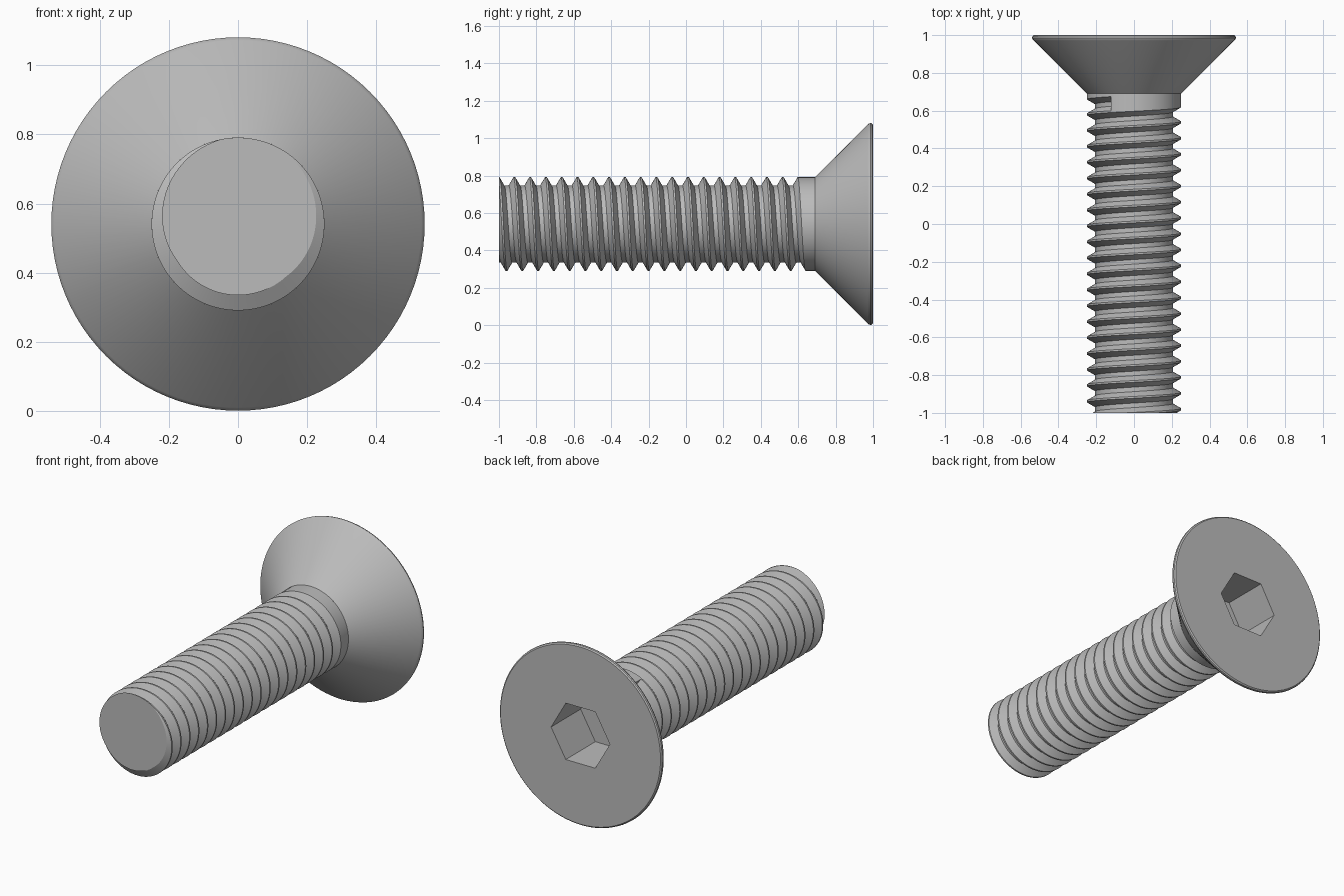
import bpy, bmesh
from math import sin, cos, pi, radians

if "Cube" in bpy.data.objects:
    bpy.data.objects.remove(bpy.data.objects["Cube"])

AXIS_Z = 0.541        # height of the screw axis
SEGS = 96
SHANK_R, ROOT_R = 0.25, 0.206
COLLAR_Y = 0.69

steel = bpy.data.materials.new("grey steel")
steel.use_nodes = True
GREY = (0.5, 0.5, 0.5, 1)
steel.diffuse_color = GREY
steel.node_tree.nodes["Principled BSDF"].inputs["Base Color"].default_value = GREY


def point(r, a, y):
    """Point at radius r and angle a (from the top) around the screw axis."""
    return (r * sin(a), y, AXIS_Z + r * cos(a))


def finish(bm, name):
    bmesh.ops.recalc_face_normals(bm, faces=bm.faces)
    mesh = bpy.data.meshes.new(name)
    bm.to_mesh(mesh)
    bm.free()
    mesh.materials.append(steel)
    obj = bpy.data.objects.new(name, mesh)
    bpy.context.collection.objects.link(obj)
    bpy.ops.object.select_all(action='DESELECT')
    obj.select_set(True)
    bpy.context.view_layer.objects.active = obj
    bpy.ops.object.shade_smooth_by_angle(angle=radians(25))
    return obj


# Countersunk head: lathed cone and rim, running into a hexagonal socket
def build_head():
    apothem, floor_y = 0.169, 0.72

    def round_r(r):
        return lambda a: r

    def hex_r(a):
        return apothem / cos((a + pi / 6) % (pi / 3) - pi / 6)

    profile = [(round_r(SHANK_R), COLLAR_Y), (round_r(0.531), 0.971),
               (round_r(0.537), 0.978), (round_r(0.54), 0.986),
               (round_r(0.538), 0.994), (round_r(0.531), 1.0),
               (hex_r, 1.0), (hex_r, floor_y)]
    bm = bmesh.new()
    rings = []
    for radius, y in profile:
        angles = [2 * pi * i / SEGS for i in range(SEGS)]
        rings.append([bm.verts.new(point(radius(a), a, y)) for a in angles])
    for lower, upper in zip(rings, rings[1:]):
        for i in range(SEGS):
            j = (i + 1) % SEGS
            bm.faces.new((lower[i], lower[j], upper[j], upper[i]))
    bm.faces.new(rings[-1])
    finish(bm, "countersunk_head")


# Shank: a helical groove that stops abruptly below a plain collar
def build_shank():
    pitch, turns = 0.0844, 21
    end_angle, end_y = radians(-29), 0.637
    half_root, half_mouth = 0.012, 0.0375
    groove = [(-half_mouth, SHANK_R), (-half_root, ROOT_R),
              (half_root, ROOT_R), (half_mouth, SHANK_R)]
    bm = bmesh.new()
    cols = []
    for i in range(SEGS + 1):
        a = end_angle + 2 * pi * i / SEGS
        col = []
        for k in range(turns):
            y = end_y + pitch * (k - turns + i / SEGS)
            col += [bm.verts.new(point(r, a, y + dy)) for dy, r in groove]
        col.append(bm.verts.new(point(SHANK_R, a, COLLAR_Y)))
        cols.append(col)
    for i, (left, right) in enumerate(zip(cols, cols[1:])):
        for n in range(len(left) - 1):
            corners = [left[n], left[n + 1], right[n + 1], right[n]]
            if i == 0 and n == len(left) - 2:
                # collar face beside the groove end
                corners[1:1] = [cols[-1][-5], cols[-1][-2]]
            bm.faces.new(corners)
    bm.faces.new(cols[-1][-5:-1])   # wall closing the groove
    bmesh.ops.remove_doubles(bm, verts=bm.verts, dist=0.00002)

    # flat tip
    cut = bmesh.ops.bisect_plane(
        bm, geom=bm.verts[:] + bm.edges[:] + bm.faces[:],
        plane_co=(0, -1, 0), plane_no=(0, -1, 0), clear_outer=True)
    rim = [e for e in cut["geom_cut"] if isinstance(e, bmesh.types.BMEdge)]
    bmesh.ops.edgeloop_fill(bm, edges=rim)
    finish(bm, "threaded_shank")


build_head()
build_shank()
